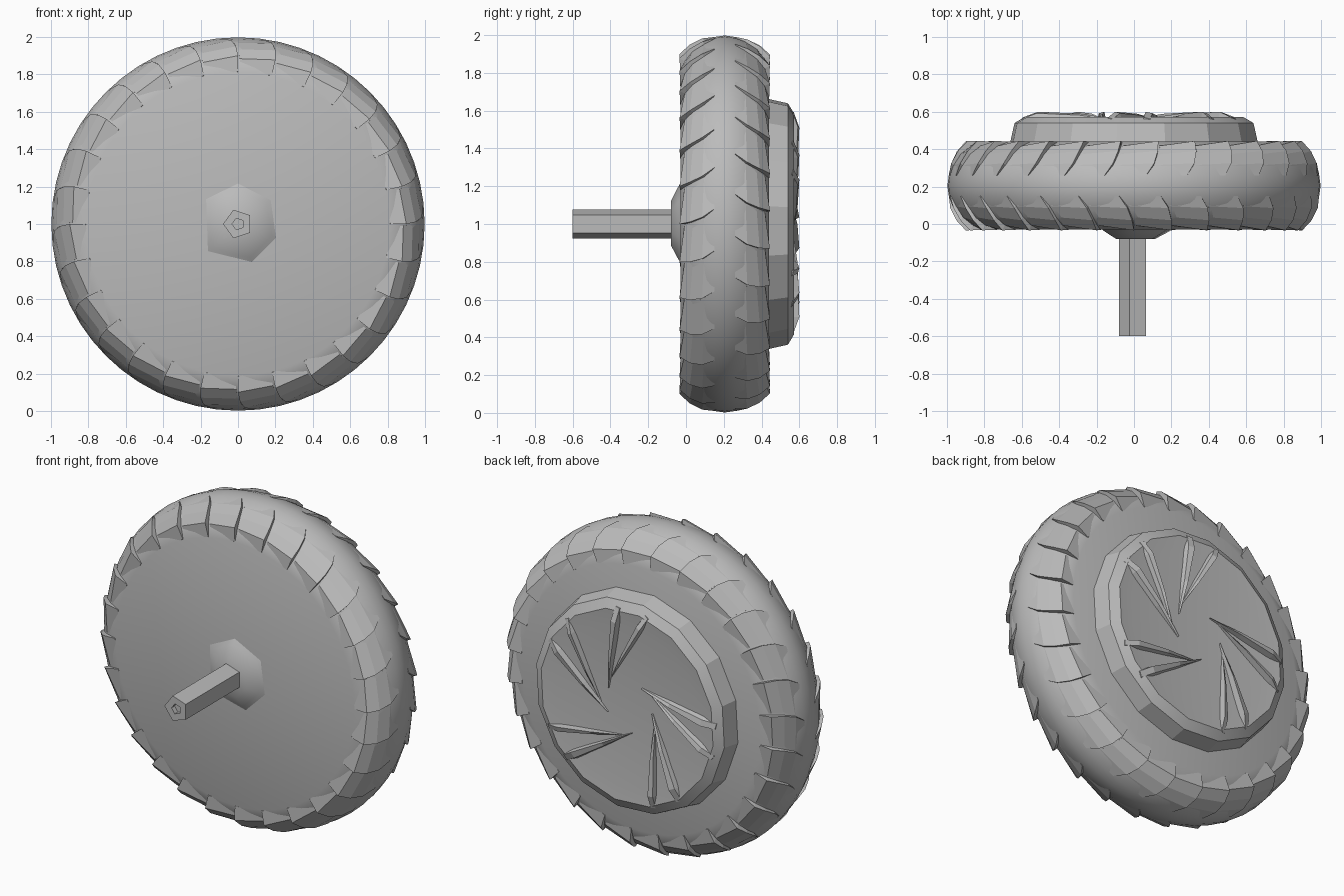
import bpy
import bmesh
from math import sin, cos, pi, radians
from mathutils import Vector

cube = bpy.data.objects.get("Cube")
if cube:
    bpy.data.objects.remove(cube)

GREY = (0.5, 0.5, 0.5, 1)
mat = bpy.data.materials.new("plain grey")
mat.use_nodes = True
mat.diffuse_color = GREY
mat.node_tree.nodes["Principled BSDF"].inputs["Base Color"].default_value = GREY

MID = 0.205     # middle plane of the tyre along y
LUGS = 28


def polar(r, y, a):
    """Point at radius r and angle a around the wheel axis."""
    return Vector((r * cos(a), y, 1 + r * sin(a)))


def finish(bm, name, smooth=None):
    bmesh.ops.remove_doubles(bm, verts=bm.verts, dist=0.0001)
    bmesh.ops.recalc_face_normals(bm, faces=bm.faces)
    mesh = bpy.data.meshes.new(name)
    bm.to_mesh(mesh)
    bm.free()
    mesh.materials.append(mat)
    ob = bpy.data.objects.new(name, mesh)
    bpy.context.collection.objects.link(ob)
    if smooth:
        bpy.ops.object.select_all(action='DESELECT')
        ob.select_set(True)
        bpy.context.view_layer.objects.active = ob
        bpy.ops.object.shade_smooth_by_angle(angle=radians(smooth))
    return ob


def loft(bm, rings, cap=True):
    """Skin closed rings of points one after another."""
    rows = [[bm.verts.new(p) for p in ring] for ring in rings]
    for a, b in zip(rows, rows[1:]):
        for i in range(len(a)):
            j = (i + 1) % len(a)
            bm.faces.new((a[i], a[j], b[j], b[i]))
    if cap:
        bm.faces.new(rows[0])
        bm.faces.new(rows[-1])


def lathe(name, profile, angles, smooth=None):
    bm = bmesh.new()
    loft(bm, [[polar(r, y, a) for a in angles] for r, y in profile])
    return finish(bm, name, smooth)


def circle(n, start=0):
    return [radians(start) + 2 * pi * i / n for i in range(n)]


# Tyre body with flat side walls, mirrored about its middle plane
half = [(0.81, -0.03), (0.885, -0.005), (0.935, 0.035), (0.972, 0.10), (0.99, 0.15)]
lathe("tyre", half + [(0.998, MID)] + [(r, 2 * MID - y) for r, y in reversed(half)],
      circle(LUGS * 2), 30)

# Tread lugs: bent saw-tooth blocks on both shoulders, with slanted edges
outer = [(0.815, -0.031), (0.9, -0.034), (0.95, 0.02), (0.983, 0.085), (0.993, 0.15)]
inner = [(0.79, 0.0), (0.86, 0.03), (0.91, 0.06), (0.95, 0.11), (0.965, 0.15)]
slant = [0.0, 0.0, 0.05, 0.16, 0.36]
pitch = 2 * pi / LUGS
for side, label in ((1, "front"), (-1, "back")):
    bm = bmesh.new()
    for k in range(LUGS):
        rings = []
        for o, i, s in zip(outer, inner, slant):
            thin = (o[0] * 0.6 + i[0] * 0.4, o[1] * 0.6 + i[1] * 0.4)
            ring = []
            for (r, y), t in ((i, 0), (o, 0), (thin, 0.95), (i, 0.95)):
                ang = (k + t + s + (0.35 if side < 0 else 0)) * pitch
                ring.append(polar(r, MID + side * (y - MID), ang))
            rings.append(ring)
        loft(bm, rings)
    finish(bm, label + "_tread_lugs")

# Flange and five-sided axle at the front
lathe("axle_flange", [(0.225, -0.025), (0.19, -0.045), (0.12, -0.08)],
      [radians(a) for a in (36, 90, 142, 222, 290, 340)], 60)
lathe("axle", [(0.08, -0.05), (0.08, -0.6), (0.032, -0.6), (0.032, -0.57)], circle(5, 36))

# Motor cover at the back with a bevelled rim and a dished face
lathe("hub_cover", [(0.67, 0.43), (0.645, 0.54), (0.59, 0.572), (0.5, 0.563), (0.15, 0.55)],
      circle(16, 8), 20)

# Swirled ribs in five tapering pairs
bm = bmesh.new()
for mid in (36, 92, 185, 243, 324):
    for da, turn, rin, width in ((-9, -62, 0.16, 0.075), (10, -42, 0.19, 0.06)):
        a = radians(mid + da)
        p0 = polar(0.6, 0, a)
        p1 = polar(rin, 0, radians(mid + turn))
        along = (p1 - p0).normalized()
        across = along.cross(Vector((0, 1, 0)))
        rings = []
        for t, w, top in ((0, 0.9, 0.57), (0.16, 1, 0.6), (0.6, 0.55, 0.59), (1, 0.08, 0.56)):
            c = p0.lerp(p1, t)
            ring = []
            for u, y in ((-0.5, 0.53), (-0.3, top), (0.2, top - 0.008), (0.5, 0.53)):
                ring.append(c + across * u * w * width + Vector((0, y, 0)))
            rings.append(ring)
        loft(bm, rings)
finish(bm, "hub_ribs")
